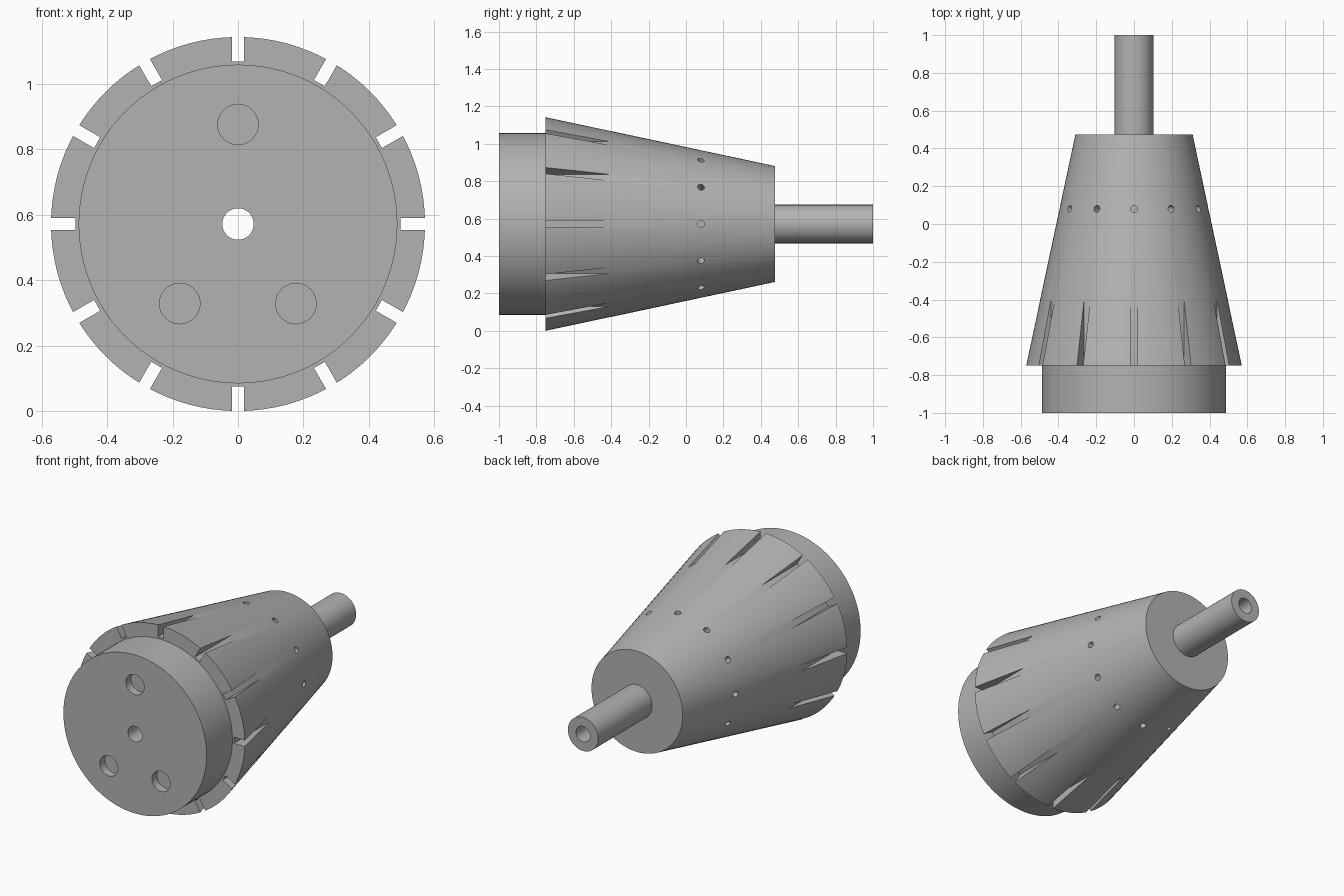
import bpy, bmesh, math
from mathutils import Matrix, Vector

cube = bpy.data.objects.get("Cube")
if cube:
    bpy.data.objects.remove(cube, do_unlink=True)

RIM = 0.5715                      # widest radius, also the axis height
TIP = 0.31
BORE = 0.048
FRONT, SHOULDER, NOSE, BACK = -1.0, -0.75, 0.475, 1.0
AXIS = Vector((0, 0, RIM))
SIDES = 96

metal = bpy.data.materials.new("grey metal")
metal.use_nodes = True
grey = (0.45, 0.45, 0.45, 1)
metal.diffuse_color = grey
metal.node_tree.nodes["Principled BSDF"].inputs["Base Color"].default_value = grey


def finish(bm, name):
    bmesh.ops.recalc_face_normals(bm, faces=bm.faces)
    mesh = bpy.data.meshes.new(name)
    bm.to_mesh(mesh)
    bm.free()
    mesh.materials.append(metal)
    obj = bpy.data.objects.new(name, mesh)
    bpy.context.collection.objects.link(obj)
    return obj


def hollow_turning(name, y0, r0, y1, r1):
    """Turned tube about the y axis with the shared centre bore."""
    bm = bmesh.new()
    rings = []
    for y, r in ((y0, BORE), (y0, r0), (y1, r1), (y1, BORE)):
        angles = [math.tau * i / SIDES for i in range(SIDES)]
        rings.append([bm.verts.new(AXIS + Vector((r * math.sin(a), y, r * math.cos(a))))
                      for a in angles])
    for k, ring in enumerate(rings):
        after = rings[(k + 1) % len(rings)]
        for i in range(SIDES):
            j = (i + 1) % SIDES
            bm.faces.new((ring[i], ring[j], after[j], after[i]))
    return finish(bm, name)


def cylinder(bm, radius, depth, matrix):
    bmesh.ops.create_cone(bm, cap_ends=True, segments=32, radius1=radius,
                          radius2=radius, depth=depth, matrix=matrix)


def carve(obj, bm):
    cutter = finish(bm, "cutter")
    cutter.hide_render = True
    mod = obj.modifiers.new("cut", 'BOOLEAN')
    mod.operation = 'DIFFERENCE'
    mod.solver = 'EXACT'
    mod.object = cutter
    bpy.context.view_layer.objects.active = obj
    bpy.ops.object.modifier_apply(modifier=mod.name)
    bpy.data.objects.remove(cutter, do_unlink=True)


# Main turned parts
disc = hollow_turning("mounting_disc", FRONT, 0.487, SHOULDER, 0.487)
body = hollow_turning("tapered_body", SHOULDER, RIM, NOSE, TIP)
shaft = hollow_turning("drive_shaft", NOSE, 0.103, BACK, 0.103)

# Twelve rim slots with flat floors, running out along the taper
slots = bmesh.new()
floor, slot_length = 0.497, 0.5
for i in range(12):
    turn = Matrix.Translation(AXIS) @ Matrix.Rotation(math.tau * i / 12, 4, 'Y')
    place = Matrix.Translation((0, SHOULDER, floor + 0.1))
    bmesh.ops.create_cube(slots, size=1, matrix=turn @ place
                          @ Matrix.Diagonal((0.038, 2 * slot_length, 0.2, 1)))
carve(body, slots)

# Ring of twelve small radial holes
holes = bmesh.new()
hole_y = 0.08
for i in range(12):
    turn = Matrix.Translation(AXIS) @ Matrix.Rotation(math.tau * i / 12, 4, 'Y')
    cylinder(holes, 0.018, 0.2, turn @ Matrix.Translation((0, hole_y, 0.41)))
carve(body, holes)

# Three blind pin holes in the front face
pins = bmesh.new()
lie_down = Matrix.Rotation(math.pi / 2, 4, 'X')
for x, z in ((0, 0.304), (-0.178, -0.243), (0.177, -0.243)):
    spot = Matrix.Translation(AXIS + Vector((x, FRONT, z)))
    cylinder(pins, 0.062, 0.1, spot @ lie_down)
carve(disc, pins)

# Smooth round surfaces, sharp edges
bpy.ops.object.select_all(action='DESELECT')
for obj in (disc, body, shaft):
    obj.select_set(True)
bpy.context.view_layer.objects.active = body
bpy.ops.object.shade_smooth_by_angle(angle=math.radians(25))
